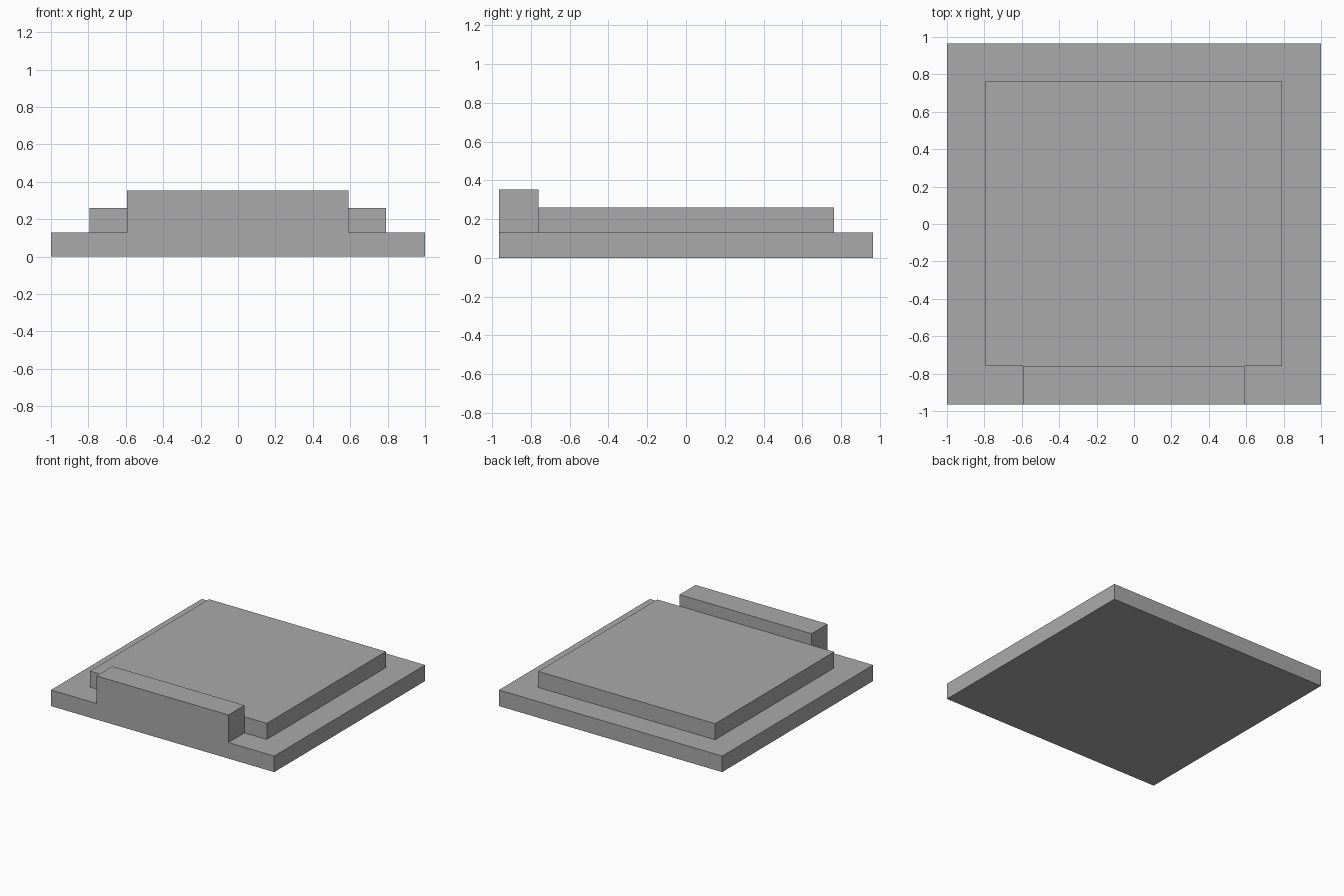
import bpy
import bmesh
from mathutils import Vector

cube = bpy.data.objects.get("Cube")
if cube:
    bpy.data.objects.remove(cube, do_unlink=True)

# Single flat grey
grey = bpy.data.materials.new("plain grey")
grey.use_nodes = True
colour = (0.4, 0.4, 0.4, 1)
grey.diffuse_color = colour
grey.node_tree.nodes["Principled BSDF"].inputs["Base Color"].default_value = colour


def box(name, low, high):
    """Sharp-edged block between two opposite corners."""
    low, high = Vector(low), Vector(high)
    bm = bmesh.new()
    bmesh.ops.create_cube(bm, size=1)
    bmesh.ops.scale(bm, vec=high - low, verts=bm.verts)
    bmesh.ops.translate(bm, vec=(low + high) / 2, verts=bm.verts)
    mesh = bpy.data.meshes.new(name)
    bm.to_mesh(mesh)
    bm.free()
    mesh.materials.append(grey)
    obj = bpy.data.objects.new(name, mesh)
    bpy.context.collection.objects.link(obj)
    return obj


DEPTH = 0.965      # half depth of the base
BASE_TOP = 0.13
BAR_BACK = -0.76   # where the front bar meets the raised slab

# Wide base plate
box("base_plate", (-1, -DEPTH, 0), (1, DEPTH, BASE_TOP))

# Raised slab on top of the base
box("raised_slab", (-0.795, BAR_BACK, BASE_TOP), (0.79, 0.763, 0.26))

# Taller bar flush with the front edge
box("front_bar", (-0.593, -DEPTH, BASE_TOP), (0.59, BAR_BACK, 0.353))
